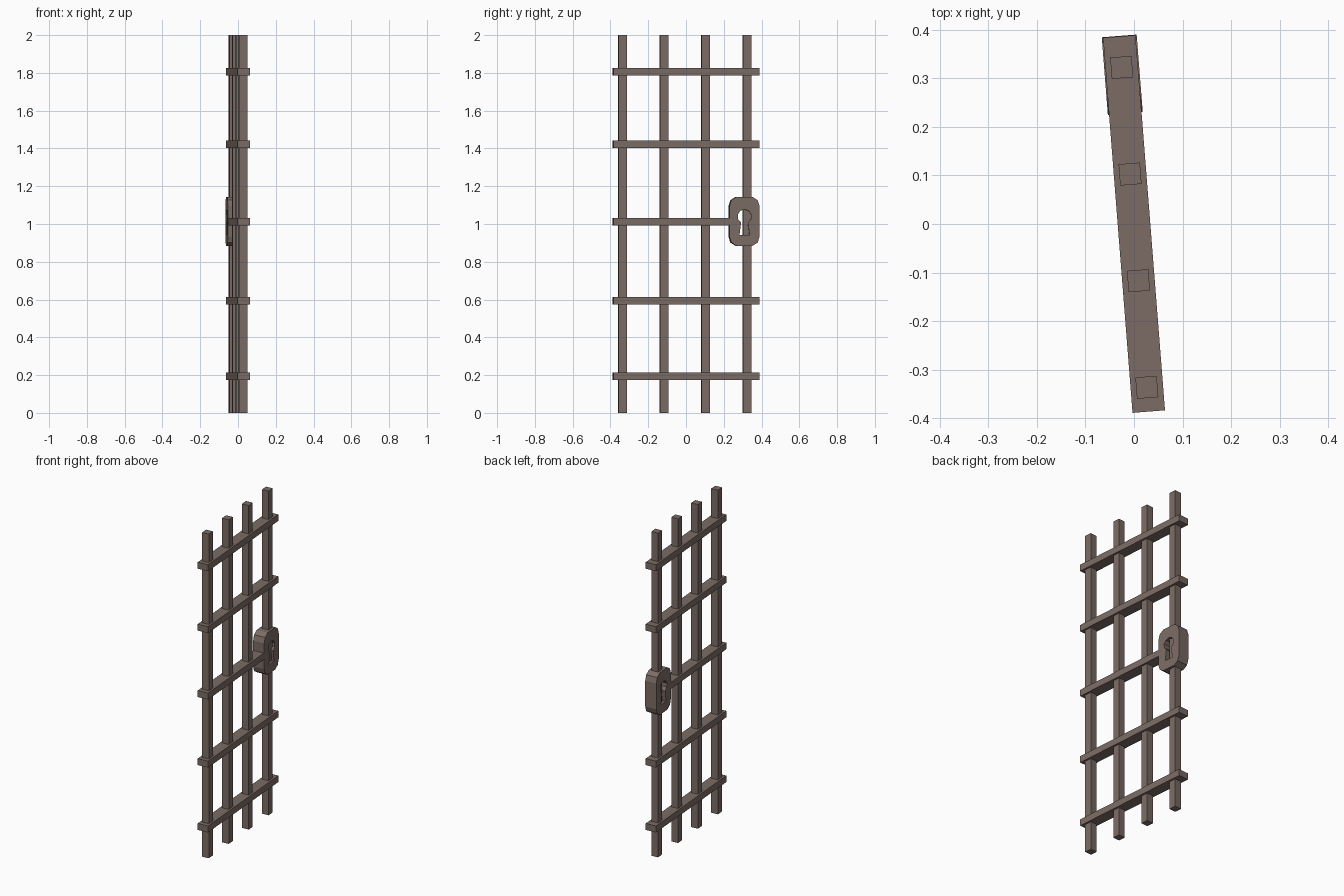
import bpy, math
from mathutils import Matrix

if "Cube" in bpy.data.objects:
    bpy.data.objects.remove(bpy.data.objects["Cube"])

TURN = Matrix.Rotation(math.radians(4.5), 4, 'Z')   # the gate is slightly swung
iron = bpy.data.materials.new("brown_iron")
iron.diffuse_color = (0.2, 0.15, 0.13, 1)
iron.use_nodes = True
iron.node_tree.nodes["Principled BSDF"].inputs["Base Color"].default_value = iron.diffuse_color


def bar(name, y0, y1, z0, z1, depth):
    """Square-edged bar centred on the gate plane, then swung with the gate."""
    bpy.ops.mesh.primitive_cube_add(size=1)
    o = bpy.context.object
    o.name = name
    o.data.transform(TURN @ Matrix.Translation((0, (y0 + y1) / 2, (z0 + z1) / 2))
                     @ Matrix.Diagonal((depth, y1 - y0, z1 - z0, 1)))
    o.data.materials.append(iron)


# Upright bars
for i in range(4):
    y = -0.337 + i * 0.22
    bar(f"upright_bar_{i + 1}", y - 0.022, y + 0.022, 0, 2, 0.044)

# Cross bars; the middle one stops in the rim of the lock
for i, z in enumerate((0.193, 0.593, 1.013, 1.423, 1.805)):
    bar(f"cross_bar_{i + 1}", -0.387, 0.24 if i == 2 else 0.387,
        z - 0.02, z + 0.02, 0.067)

# Lock plate with a keyhole cut right through
corner = [(0.08, 0.08), (0.07, 0.112), (0.042, 0.13)]
outline = (corner + [(-x, z) for x, z in reversed(corner)]
           + [(-x, -z) for x, z in corner]
           + [(x, -z) for x, z in reversed(corner)])
keyhole = [(-0.027, -0.073), (0.027, -0.073)]
for k in range(9):
    a = math.radians(-60 + k * 300 / 8)
    keyhole.append((0.037 * math.cos(a), 0.026 + 0.037 * math.sin(a)))

curve = bpy.data.curves.new("lock_plate", 'CURVE')
curve.dimensions = '2D'
curve.fill_mode = 'BOTH'
curve.extrude = 0.036
for pts in (outline, keyhole):
    s = curve.splines.new('POLY')
    s.points.add(len(pts) - 1)
    for p, (x, z) in zip(s.points, pts):
        p.co = (x, z, 0, 1)
    s.use_cyclic_u = True
curve.materials.append(iron)
lock = bpy.data.objects.new("lock_plate", curve)
bpy.context.collection.objects.link(lock)
bpy.ops.object.select_all(action='DESELECT')
lock.select_set(True)
bpy.context.view_layer.objects.active = lock
bpy.ops.object.convert(target='MESH')
lock = bpy.context.object
lock.data.transform(TURN @ Matrix.Translation((0, 0.308, 1.014))
                    @ Matrix.Rotation(math.pi / 2, 4, 'Z')
                    @ Matrix.Rotation(math.pi / 2, 4, 'X'))
for p in lock.data.polygons:
    p.use_smooth = False
